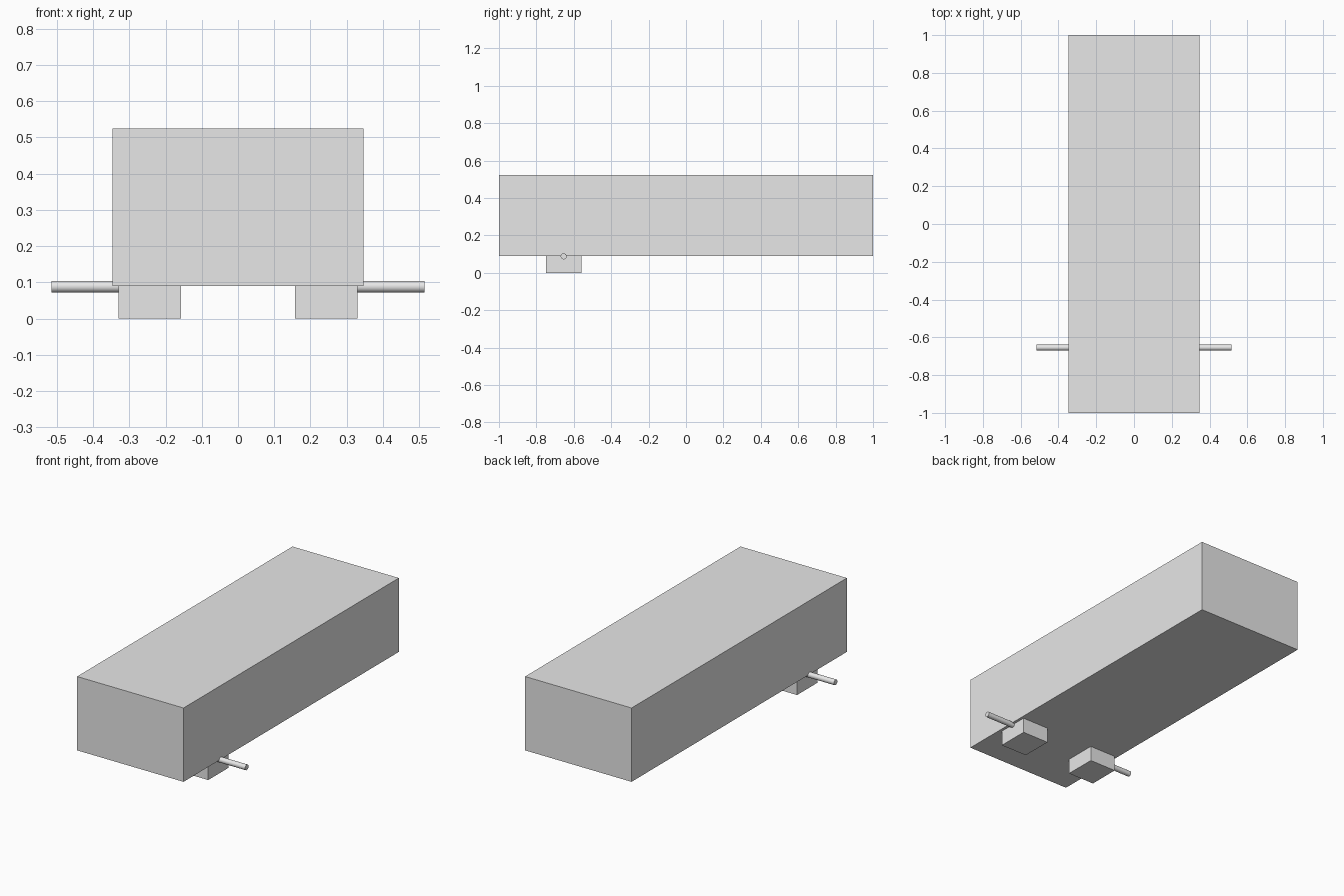
import bpy
from math import radians

cube = bpy.data.objects.get("Cube")
if cube:
    bpy.data.objects.remove(cube, do_unlink=True)

# Single light grey material
grey = bpy.data.materials.new("light_grey")
grey.use_nodes = True
colour = (0.8, 0.8, 0.8, 1)
grey.diffuse_color = colour
grey.node_tree.nodes["Principled BSDF"].inputs["Base Color"].default_value = colour


def box(name, low, high):
    """Add a box between two opposite corners."""
    centre = [(a + b) / 2 for a, b in zip(low, high)]
    bpy.ops.mesh.primitive_cube_add(size=1, location=centre)
    obj = bpy.context.object
    obj.name = name
    obj.scale = [b - a for a, b in zip(low, high)]
    bpy.ops.object.transform_apply(location=False, rotation=False, scale=True)
    obj.data.materials.append(grey)
    return obj


def rod(name, start, end, y, z, radius):
    """Add a smooth round rod along x."""
    bpy.ops.mesh.primitive_cylinder_add(
        vertices=32, radius=radius, depth=abs(end - start),
        location=((start + end) / 2, y, z), rotation=(0, radians(90), 0))
    obj = bpy.context.object
    obj.name = name
    obj.data.materials.append(grey)
    bpy.ops.object.shade_smooth_by_angle(angle=radians(30))
    return obj


# Main body
box("body", (-0.346, -1, 0.09), (0.346, 1, 0.524))

# Foot block and outward rod on each side
for side, sign in (("left", 1), ("right", -1)):
    inner, outer = sorted((sign * 0.157, sign * 0.33))
    box(side + "_foot", (inner, -0.748, 0), (outer, -0.56, 0.09))
    rod(side + "_rod", sign * 0.3, sign * 0.515, -0.654, 0.088, 0.016)
